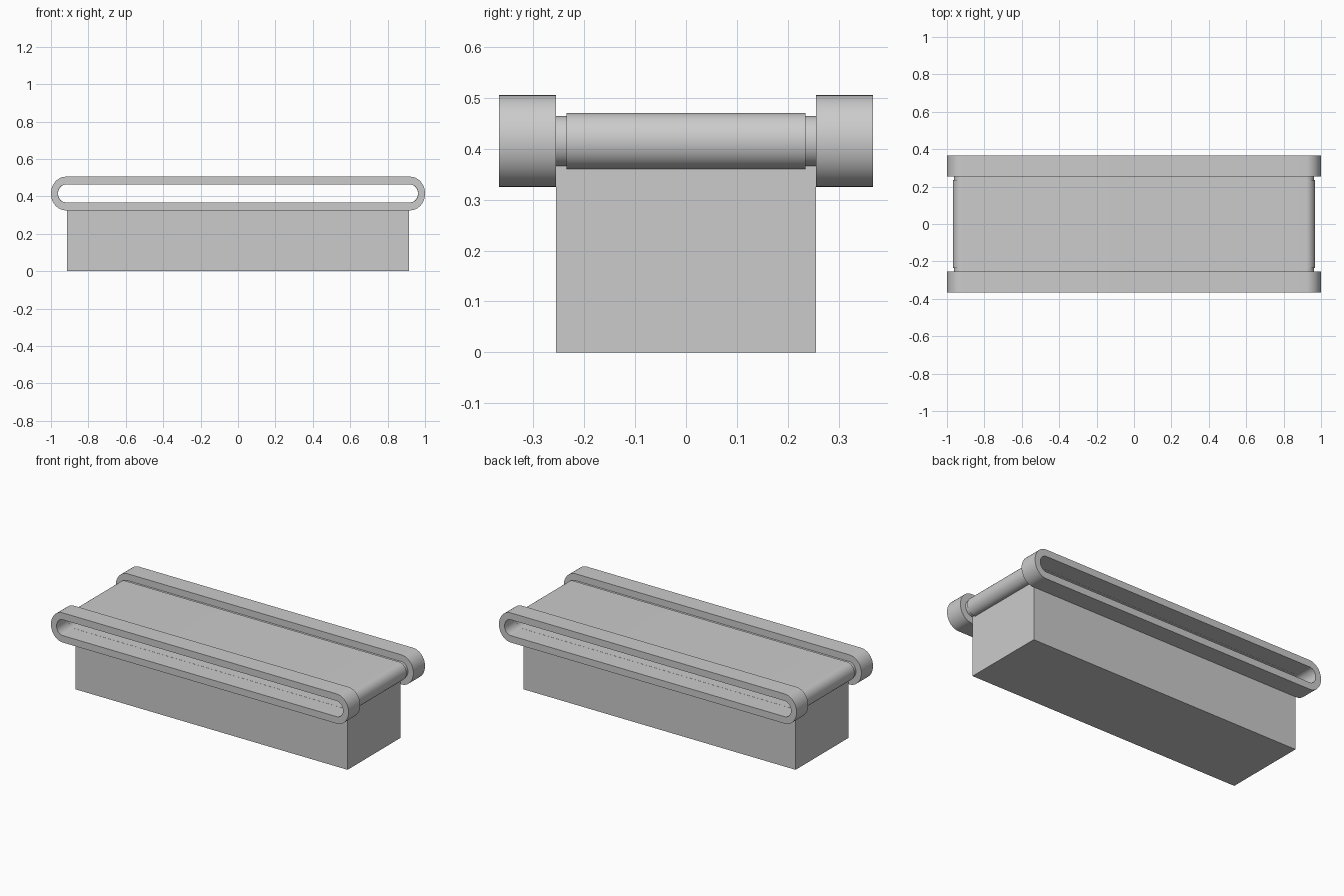
import bpy
import bmesh
from math import sin, cos, pi, radians

if "Cube" in bpy.data.objects:
    bpy.data.objects.remove(bpy.data.objects["Cube"])

# One plain grey material
grey = bpy.data.materials.new("light_grey")
grey.use_nodes = True
colour = (0.6, 0.6, 0.6, 1)
grey.diffuse_color = colour
grey.node_tree.nodes["Principled BSDF"].inputs["Base Color"].default_value = colour

AXLE_X, AXLE_Z = 0.92, 0.415   # centres of the rounded ends
SQUASH = 0.89                  # ends are slightly flattened lengthways
STEPS = 24


def finish(name, bm):
    bmesh.ops.recalc_face_normals(bm, faces=bm.faces)
    mesh = bpy.data.meshes.new(name)
    bm.to_mesh(mesh)
    bm.free()
    mesh.materials.append(grey)
    obj = bpy.data.objects.new(name, mesh)
    bpy.context.collection.objects.link(obj)
    return obj


def loop_profile(radius):
    """Long slot outline with rounded ends, as (x, z) points."""
    points = []
    for side in (1, -1):
        for i in range(STEPS + 1):
            a = pi * i / STEPS - pi / 2
            points.append((side * (AXLE_X + SQUASH * radius * cos(a)),
                           AXLE_Z + side * radius * sin(a)))
    return points


def slot_tube(name, outer, inner, y0, y1):
    """Hollow slot-shaped band running from y0 to y1."""
    bm = bmesh.new()
    rings = [[bm.verts.new((x, y, z)) for x, z in loop_profile(r)]
             for r, y in ((outer, y0), (outer, y1), (inner, y1), (inner, y0))]
    n = len(rings[0])
    for k in range(4):
        a, b = rings[k], rings[(k + 1) % 4]
        for i in range(n):
            j = (i + 1) % n
            bm.faces.new((a[i], a[j], b[j], b[i]))
    obj = finish(name, bm)
    bpy.ops.object.select_all(action="DESELECT")
    obj.select_set(True)
    bpy.context.view_layer.objects.active = obj
    bpy.ops.object.shade_smooth_by_angle(angle=radians(30))
    return obj


# Base block
bm = bmesh.new()
bmesh.ops.create_cube(bm, size=1)
for v in bm.verts:
    v.co = (v.co.x * 1.83, v.co.y * 0.51, (v.co.z + 0.5) * 0.366)
finish("base_block", bm)

# Belt and the narrower sleeve it runs on
slot_tube("belt", 0.055, 0.0485, -0.234, 0.234)
slot_tube("inner_sleeve", 0.0488, 0.0475, -0.256, 0.256)

# Side rails
slot_tube("front_rail", 0.09, 0.048, -0.367, -0.255)
slot_tube("back_rail", 0.09, 0.048, 0.255, 0.367)
